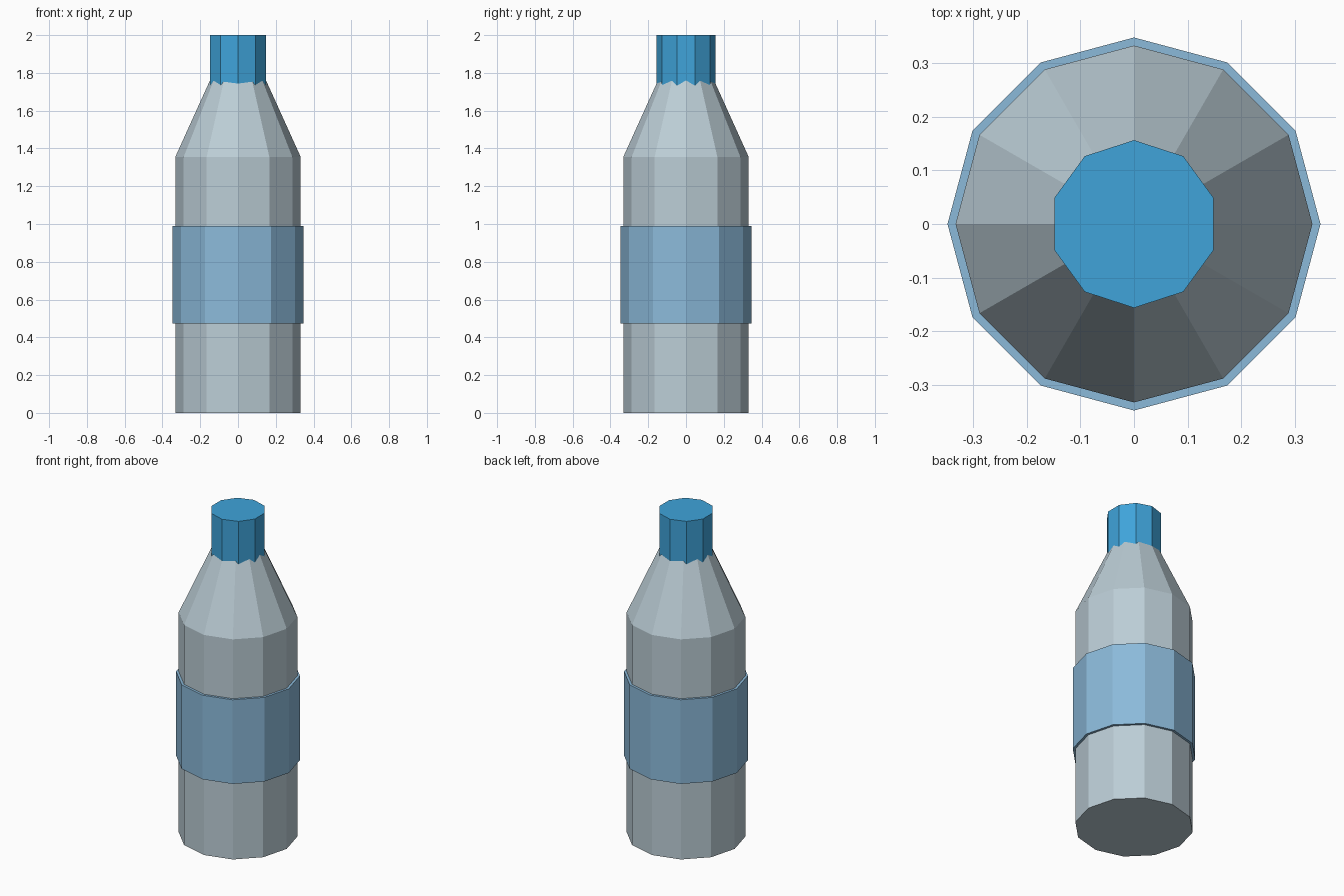
import bpy, bmesh
from math import cos, sin, pi

cube = bpy.data.objects.get("Cube")
if cube:
    bpy.data.objects.remove(cube, do_unlink=True)


def material(name, rgb):
    m = bpy.data.materials.new(name)
    m.use_nodes = True
    m.diffuse_color = (*rgb, 1)
    m.node_tree.nodes["Principled BSDF"].inputs["Base Color"].default_value = (*rgb, 1)
    return m


def lathe(name, profile, sides, mat, start=0.0, closed=False):
    """Spin (radius, z) points around z; cap the ends, or join them into a ring."""
    bm = bmesh.new()
    rings = [[bm.verts.new((r * cos(start + 2 * pi * i / sides),
                            r * sin(start + 2 * pi * i / sides), z))
              for i in range(sides)] for r, z in profile]
    pairs = list(zip(rings, rings[1:]))
    if closed:
        pairs.append((rings[-1], rings[0]))
    else:
        bm.faces.new(rings[0][::-1])
        bm.faces.new(rings[-1])
    for low, high in pairs:
        for i in range(sides):
            j = (i + 1) % sides
            bm.faces.new((low[i], low[j], high[j], high[i]))
    bmesh.ops.recalc_face_normals(bm, faces=bm.faces)
    mesh = bpy.data.meshes.new(name)
    bm.to_mesh(mesh)
    bm.free()
    mesh.materials.append(mat)
    obj = bpy.data.objects.new(name, mesh)
    bpy.context.collection.objects.link(obj)
    return obj


clear_grey = material("pale grey plastic", (0.50, 0.61, 0.67))
label_blue = material("light blue label", (0.26, 0.49, 0.70))
cap_blue = material("bright blue cap", (0.05, 0.37, 0.70))

# Body with tapered shoulder running up inside the cap
lathe("bottle_body", [(0.332, 0), (0.332, 1.355), (0.135, 1.79)], 12, clear_grey)

# Label band wrapped around the body
lathe("label_band", [(0.347, 0.472), (0.347, 0.99), (0.328, 0.99), (0.328, 0.472)],
      12, label_blue, closed=True)

# Ten-sided cap sunk into the shoulder
lathe("bottle_cap", [(0.156, 1.73), (0.156, 2.0)], 10, cap_blue, start=pi / 2)
